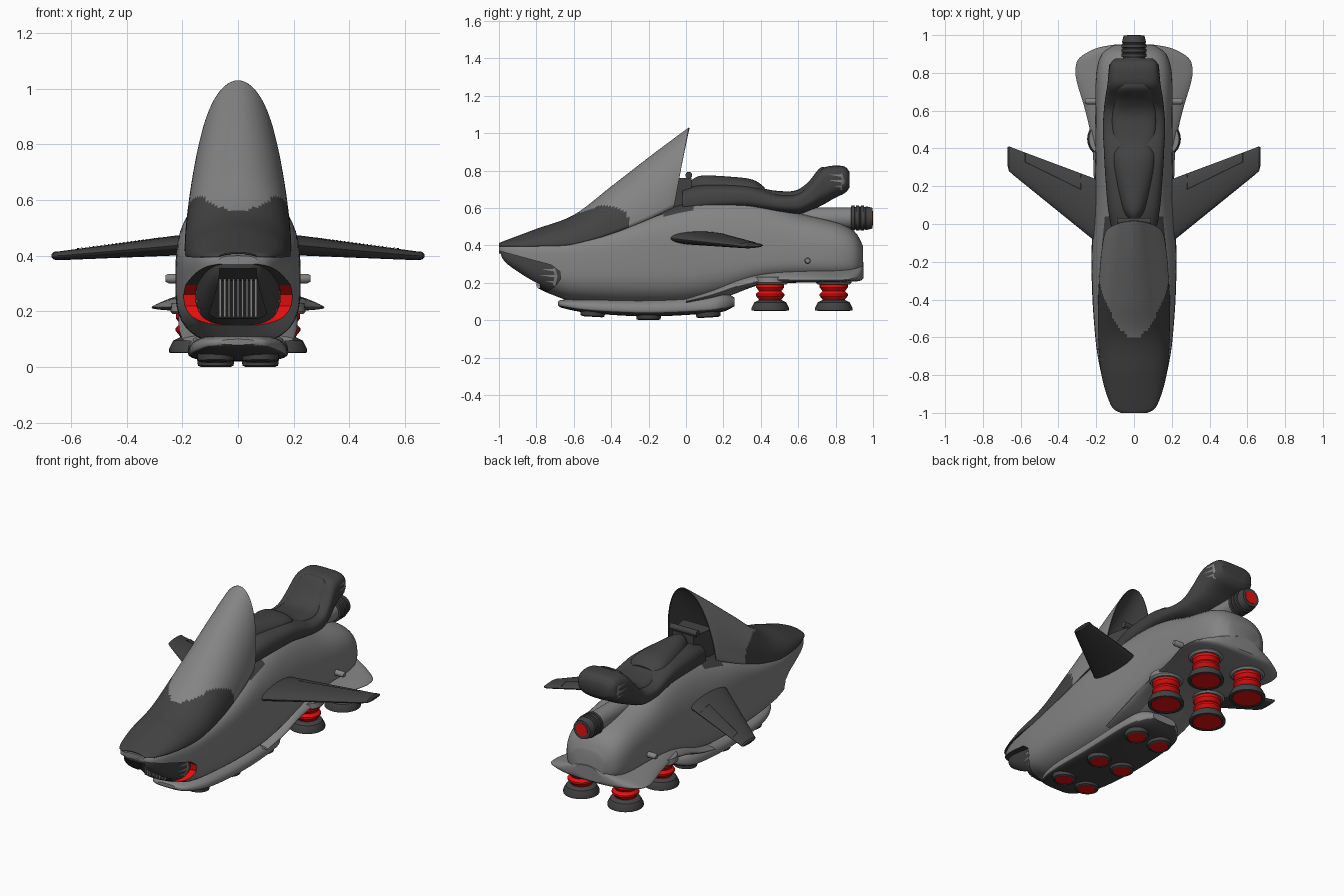
import bpy, bmesh
from math import sin, cos, pi, radians
from mathutils import Vector, Matrix
from mathutils.bvhtree import BVHTree

cube = bpy.data.objects.get("Cube")
if cube:
    bpy.data.objects.remove(cube, do_unlink=True)


def material(name, r, g, b):
    m = bpy.data.materials.new(name)
    m.use_nodes = True
    m.diffuse_color = (r, g, b, 1)
    m.node_tree.nodes["Principled BSDF"].inputs["Base Color"].default_value = (r, g, b, 1)
    return m


grey = material("body grey", .23, .23, .23)
dark = material("dark grey", .055, .055, .055)
black = material("intake black", .012, .012, .012)
red = material("signal red", .85, .005, .005)


def finish(name, bm, mats, rule=None, angle=35, normals=True):
    """Turn a bmesh into a shaded object, colouring faces by a rule."""
    if normals:
        bmesh.ops.recalc_face_normals(bm, faces=bm.faces)
    bm.normal_update()
    if rule:
        for f in bm.faces:
            f.material_index = rule(f.calc_center_median(), f.normal)
    mesh = bpy.data.meshes.new(name)
    bm.to_mesh(mesh)
    bm.free()
    ob = bpy.data.objects.new(name, mesh)
    bpy.context.collection.objects.link(ob)
    for m in mats:
        mesh.materials.append(m)
    smooth(ob, angle)
    return ob


def smooth(ob, angle=35):
    bpy.ops.object.select_all(action='DESELECT')
    ob.select_set(True)
    bpy.context.view_layer.objects.active = ob
    bpy.ops.object.shade_smooth_by_angle(angle=radians(angle))


def skin(name, rings, mats, rule=None, closed=True, angle=35):
    """Bridge equal rings of points; closed rings get end caps."""
    bm = bmesh.new()
    loops = [[bm.verts.new(p) for p in ring] for ring in rings]
    n = len(loops[0])
    for a, b in zip(loops, loops[1:]):
        for i in range(n if closed else n - 1):
            j = (i + 1) % n
            bm.faces.new((a[i], a[j], b[j], b[i]))
    if closed:
        bm.faces.new(loops[0])
        bm.faces.new(loops[-1])
    return finish(name, bm, mats, rule, angle)


def spline(rows, k):
    """Catmull-Rom interpolation of station rows."""
    out = []
    for i in range(len(rows) - 1):
        quad = [rows[min(max(i + o, 0), len(rows) - 1)] for o in (-1, 0, 1, 2)]
        for s in range(k):
            t = s / k
            out.append([(2*b + (c-a)*t + (2*a-5*b+4*c-d)*t*t + (3*b-a-3*c+d)*t**3) / 2
                        for a, b, c, d in zip(*quad)])
    return out + [list(rows[-1])]


def power(v, n):
    return (1 if v >= 0 else -1) * abs(v) ** (2 / n)


def section(y, w, low, mid, top, n, low_n, count=48):
    ring = []
    for i in range(count):
        a = 2 * pi * i / count
        m, h = (n, top - mid) if sin(a) >= 0 else (low_n, mid - low)
        ring.append((w * power(cos(a), m), y, mid + h * power(sin(a), m)))
    return ring


def loft(name, rows, mats, rule=None, low_n=2.6, k=5):
    """Rows: y, half width, bottom, widest height, top, squareness."""
    return skin(name, [section(*r, low_n) for r in spline(rows, k)], mats, rule)


def lathe(name, pts, mats, place, rule=None, count=32):
    rings = [[place @ Vector((r * cos(2*pi*i/count), r * sin(2*pi*i/count), h))
              for i in range(count)] for r, h in pts]
    return skin(name, rings, mats, rule)


def prism(name, pts, axis, lo, hi, mats, rule=None):
    """Extrude a flat outline along x or z."""
    lift = (lambda p, h: (h, *p)) if axis == 'x' else (lambda p, h: (*p, h))
    return skin(name, [[lift(p, h) for p in pts] for h in (lo, hi)], mats, rule, angle=20)


def carve(ob, cutter):
    mod = ob.modifiers.new("cut", 'BOOLEAN')
    mod.operation, mod.object, mod.solver = 'DIFFERENCE', cutter, 'EXACT'
    mod.material_mode = 'TRANSFER'
    bpy.context.view_layer.objects.active = ob
    bpy.ops.object.modifier_apply(modifier=mod.name)
    bpy.data.objects.remove(cutter, do_unlink=True)
    smooth(ob)


def decal(name, target, polys, axis, side, mat):
    """Thin painted plates projected onto a surface."""
    tree = BVHTree.FromPolygons([v.co for v in target.data.vertices],
                                [p.vertices for p in target.data.polygons])
    out = Vector((side, 0, 0)) if axis == 'x' else Vector((0, 0, 1))
    bm = bmesh.new()
    for poly in polys:
        pts = []
        for u, v in poly:
            start = Vector((side, u, v)) if axis == 'x' else Vector((u, v, 1))
            hit = tree.ray_cast(start, -out)[0]
            if hit:
                pts.append(bm.verts.new(hit + out * .004))
        if len(pts) > 2:
            f = bm.faces.new(pts)
            f.normal_update()
            if f.normal.dot(out) < 0:
                f.normal_flip()
    return finish(name, bm, [mat], normals=False)


# Hull, with the chin cut away to leave a red front wall
hull_rows = [(-1, .07, .35, .375, .4, 3), (-.97, .11, .3, .35, .405, 4), (-.9, .145, .245, .32, .415, 5),
             (-.8, .172, .175, .29, .425, 5), (-.7, .192, .13, .28, .43, 5), (-.6, .205, .1, .28, .44, 5),
             (-.4, .22, .085, .28, .49, 4.5), (-.2, .225, .08, .28, .56, 4), (0, .22, .085, .28, .63, 3),
             (.2, .21, .12, .3, .67, 2.6), (.4, .205, .19, .32, .65, 2.6), (.6, .205, .21, .33, .575, 2.8),
             (.8, .2, .21, .33, .525, 2.8), (.9, .17, .215, .33, .475, 2.6), (.945, .11, .24, .33, .4, 2.4)]
hull = loft("hull", hull_rows, [grey, dark],
            lambda c, n: int(n.z > .5 and -.4 < c.y < .05 and abs(c.x) < .16))
chin = [(-1.1, .37), (-1, .37), (-.72, .295), (-.675, .26), (-.67, .22), (-.7, .18),
        (-.76, .14), (-.8, 0), (-1.1, 0)]
carve(hull, prism("chin_cutter", chin, 'x', -.5, .5, [dark, red],
                  lambda c, n: int(c.y > -.79 and abs(n.x) < .5)))

# Narrower dark snout inside the cut, with a hollow intake
snout = loft("snout", [(y, w * .78, lo, mid, top - .012, n) for y, w, lo, mid, top, n in hull_rows[:6]], [dark])
carve(snout, prism("intake_cutter", [(-.045, -1.1), (.045, -1.1), (.105, -.78), (-.105, -.78)],
                   'z', .175, .355, [black]))
for i in range(9):
    x = (i - 4) * .016
    prism("grille_bar", [(x - .004, -.8), (x + .004, -.8), (x + .004, -.77), (x - .004, -.77)],
          'z', .18, .325, [grey])

# Hood and windscreen as one open shell, dark on the inside
hood_rows = [(-1, .07, .395, .412, 0), (-.96, .122, .395, .428, 0), (-.8, .172, .395, .488, 0),
             (-.6, .19, .405, .563, 0), (-.4, .19, .46, .715, 0), (-.2, .18, .53, .87, .02),
             (-.06, .168, .58, .975, .05), (.015, .158, .6, 1.03, .08)]
arcs = [[(w * cos(pi*i/48), y + lean * (sin(pi*i/48) - 1), lo + (top - lo) * sin(pi*i/48))
         for i in range(49)] for y, w, lo, top, lean in spline(hood_rows, 12)]
hood = skin("hood_and_windscreen", arcs, [grey, dark, dark, dark],
            lambda c, n: int(c.y < -.6 + .28 * (c.x / .18) ** 2), closed=False)
shell = hood.modifiers.new("shell", 'SOLIDIFY')
shell.thickness, shell.material_offset, shell.material_offset_rim = .006, 2, 2

# Flared tail skirt
loft("tail_skirt", [(0, .2, .09, .1, .12, 1.8), (.15, .212, .12, .14, .18, 1.8), (.3, .214, .165, .19, .26, 1.7),
                    (.45, .225, .195, .215, .3, 1.5), (.6, .258, .2, .215, .305, 1.4),
                    (.75, .302, .2, .215, .3, 1.3), (.82, .31, .2, .215, .3, 1.3), (.88, .288, .205, .22, .3, 1.4),
                    (.93, .2, .21, .235, .31, 1.6), (.95, .1, .225, .25, .31, 2)], [grey])

# Keel plate with six lift pads
loft("keel_plate", [(-.685, .06, .08, .09, .1, 2.5), (-.65, .115, .062, .082, .11, 2.5),
                    (-.5, .165, .036, .065, .12, 2.5), (-.2, .18, .02, .055, .12, 2.5),
                    (.1, .175, .034, .065, .14, 2.5), (.2, .145, .046, .08, .15, 2.5),
                    (.26, .08, .075, .095, .12, 2.5)], [grey, dark],
     lambda c, n: int(n.z < -.6), low_n=3)
for y, z, tilt in ((-.5, .018, .06), (-.2, 0, 0), (.12, .014, -.06)):
    for side in (-1, 1):
        place = Matrix.Translation((side * .08, y, z)) @ Matrix.Rotation(-tilt, 4, 'X')
        lathe("lift_pad", [(.05, .006), (.052, 0), (.064, .005), (.068, .035)], [dark], place)
        lathe("lift_pad_glow", [(.05, .003), (.05, .012)], [red], place)

# Bellows thrusters under the tail
for y in (.45, .79):
    for side in (-1, 1):
        place = Matrix.Translation((side * .148, y, .05))
        lathe("thruster_collar", [(.085, .14), (.095, .15), (.09, .18)], [grey], place)
        lathe("thruster_bellows", [(.06, .045), (.06, .06), (.076, .08), (.076, .09), (.06, .105),
                                   (.075, .125), (.075, .16)], [red], place)
        lathe("thruster_foot", [(.08, .004), (.085, 0), (.1, .002), (.1, .015), (.085, .045), (.055, .06)],
              [dark], place)
        lathe("thruster_glow", [(.08, .002), (.08, .01)], [red], place)

# Saddle, tank and cushion
saddle = loft("saddle", [(-.02, .12, .55, .62, .7, 3), (.1, .14, .58, .64, .725, 3), (.3, .155, .59, .65, .725, 3),
                         (.4, .16, .58, .64, .705, 3), (.5, .165, .57, .62, .675, 3), (.6, .16, .565, .62, .68, 3.5),
                         (.67, .152, .59, .65, .74, 4), (.73, .142, .615, .7, .81, 4), (.79, .135, .65, .73, .826, 4),
                         (.85, .125, .68, .74, .82, 4), (.875, .1, .71, .75, .79, 3)], [dark])
loft("tank", [(.02, .02, .65, .7, .74, 2), (.08, .06, .65, .7, .772, 2), (.25, .1, .65, .7, .766, 2),
              (.36, .11, .65, .69, .75, 2.2), (.42, .085, .64, .67, .71, 2.2)], [dark])
loft("seat_cushion", [(.41, .09, .62, .66, .705, 3), (.48, .115, .6, .65, .692, 3), (.58, .118, .6, .65, .692, 3),
                      (.65, .112, .62, .66, .735, 3), (.71, .105, .68, .72, .808, 3),
                      (.74, .09, .7, .74, .82, 3)], [dark])
prism("dashboard", [(-.1, -.12), (.1, -.12), (.07, .03), (-.07, .03)], 'z', .6, .76, [dark])
lathe("handlebar", [(.018, -.09), (.018, .09)], [dark],
      Matrix.Translation((0, .015, .775)) @ Matrix.Rotation(pi / 2, 4, 'Y'))

# Exhaust pipe with ribbed tip
rear = Matrix.Translation((0, 0, .545)) @ Matrix.Rotation(-pi / 2, 4, 'X')
lathe("exhaust_pipe", [(.057, .5), (.057, .9)], [grey], rear)
ribs = [(.05, .88)]
for i in range(3):
    h = .885 + i * .025
    ribs += [(.067, h), (.067, h + .016), (.06, h + .018), (.06, h + .023)]
lathe("exhaust_tip", ribs + [(.064, .962), (.055, .998), (.038, .998), (.036, .98)], [dark], rear)
lathe("exhaust_glow", [(.038, .97), (.038, 1)], [red], rear)


def comb(y, z, s):
    """Claw mark: a spine with three tapering prongs."""
    spine = [(y, z - .1*s), (y + .15*s, z + .5*s), (y, z + s), (y - .12*s, z + s), (y - .02*s, z + .5*s), (y - .12*s, z)]
    return [spine] + [[(y, z + (h - .08)*s), (y, z + (h + .08)*s), (y - length*s, z + (h + .06)*s)]
                      for h, length in ((.15, .6), (.5, .9), (.85, .8))]


# Paired parts: wings, flap lines, nubs and claw marks
for side in (-1, 1):
    rings = []
    for x, front, back, z, thick in ((.16, -.12, .22, .44, .036), (.22, -.08, .245, .437, .036),
                                     (.64, .26, .402, .4, .016), (.662, .28, .412, .4, .014),
                                     (.67, .31, .405, .4, .006)):
        rings.append([(side * x, (front + back) / 2 + (back - front) / 2 * cos(pi*i/12),
                       z + thick * sin(pi*i/12)) for i in range(24)])
    wing = skin("wing", rings, [dark])
    lines = [[(.277, .18), (.285, .18), (.285, .262), (.277, .262)],
             [(.572, .325), (.579, .325), (.579, .375), (.572, .375)],
             [(.28, .18), (.28, .186), (.575, .331), (.575, .325)]]
    decal("flap_lines", wing, [[(side * x, y) for x, y in p] for p in lines], 'z', side, black)
    lathe("side_nub", [(.017, .18), (.017, .25), (.012, .26)], [grey],
          Matrix.Translation((0, .65, .318)) @ Matrix.Rotation(side * pi / 2, 4, 'Y'))
    decal("snout_mark", snout, comb(-.7, .19, .09), 'x', side, grey)
    decal("headrest_mark", saddle, comb(.835, .7, .085), 'x', side, grey)
